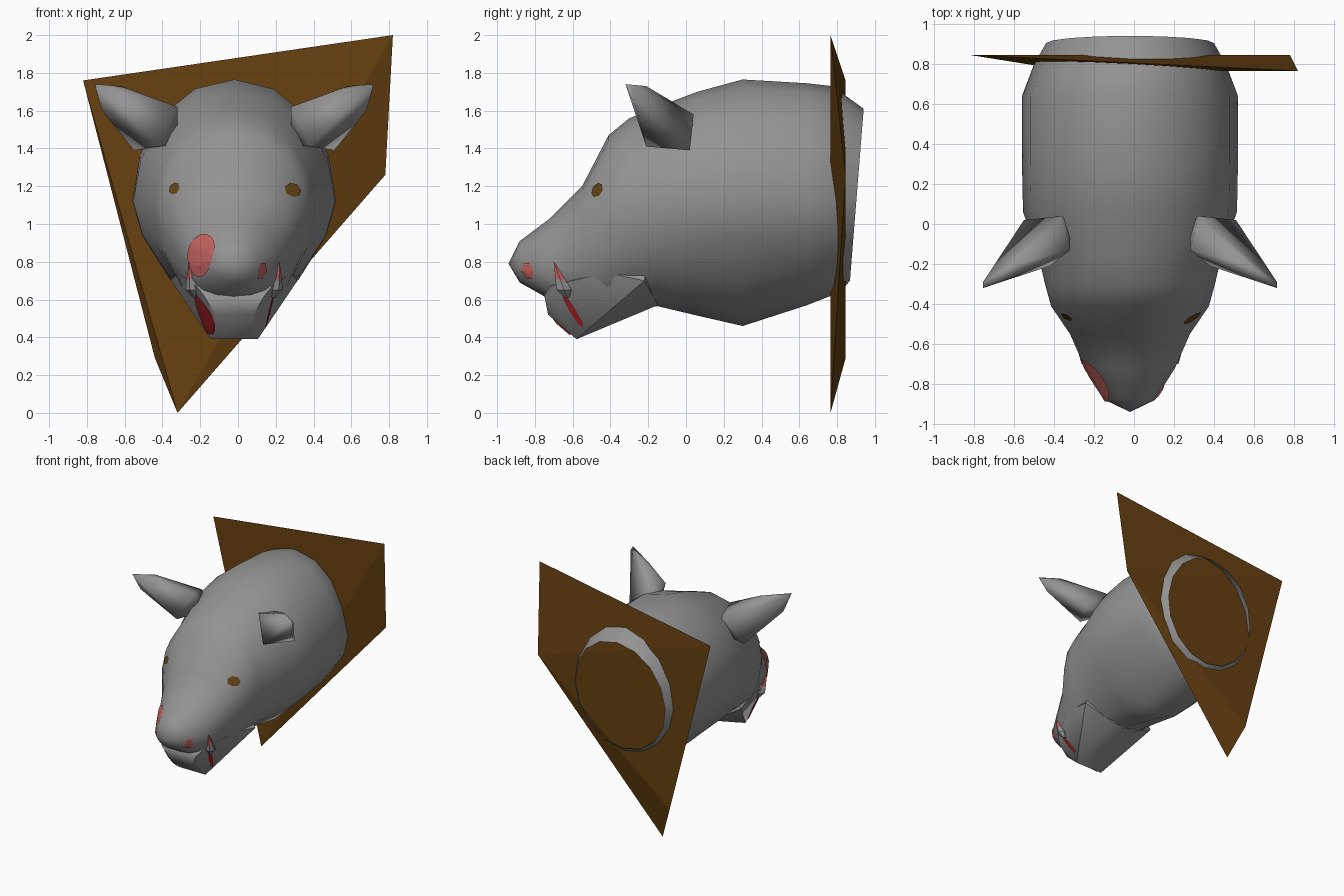
import bpy, bmesh, math
from mathutils import Vector
from mathutils.bvhtree import BVHTree

if "Cube" in bpy.data.objects:
    bpy.data.objects.remove(bpy.data.objects["Cube"])

CX = -0.02  # the head sits slightly left of centre


def material(name, rgb):
    m = bpy.data.materials.new(name)
    m.diffuse_color = (*rgb, 1)
    m.use_nodes = True
    m.node_tree.nodes["Principled BSDF"].inputs["Base Color"].default_value = m.diffuse_color
    return m


GREY = material("grey_hide", (0.30, 0.293, 0.293))
BROWN = material("brown_wood", (0.13, 0.05, 0.005))
EYE = material("eye_brown", (0.13, 0.06, 0.008))
LIGHT_RED = material("light_red", (0.58, 0.13, 0.12))
DARK_RED = material("dark_red", (0.36, 0.015, 0.02))


def finish(bm, name, mats, angle=None):
    bmesh.ops.recalc_face_normals(bm, faces=bm.faces)
    mesh = bpy.data.meshes.new(name)
    bm.to_mesh(mesh)
    bm.free()
    for m in mats:
        mesh.materials.append(m)
    ob = bpy.data.objects.new(name, mesh)
    bpy.context.collection.objects.link(ob)
    if angle:
        bpy.ops.object.select_all(action='DESELECT')
        ob.select_set(True)
        bpy.context.view_layer.objects.active = ob
        bpy.ops.object.shade_smooth_by_angle(angle=math.radians(angle))
    return ob


def hull(name, pts, mat, angle=None):
    bm = bmesh.new()
    for p in pts:
        bm.verts.new(p)
    bmesh.ops.convex_hull(bm, input=bm.verts[:])
    loose = [v for v in bm.verts if not v.link_faces]
    bmesh.ops.delete(bm, geom=loose, context='VERTS')
    return finish(bm, name, [mat], angle)


def skin(bm, rings):
    faces = []
    n = len(rings[0])
    for a, b in zip(rings, rings[1:]):
        for i in range(n):
            j = (i + 1) % n
            faces.append(bm.faces.new((a[i], a[j], b[j], b[i])))
    return faces


# Wall plaque: thin crooked shield
hull("plaque", [(-0.82, 0.845, 1.76), (0.82, 0.765, 2.0), (0.78, 0.845, 1.26),
                (-0.32, 0.765, 0.0), (-0.44, 0.845, 0.29)], BROWN)

# Head and neck: lofted rings, open at the back, keeled underneath
# y, lean, top z, bottom z, half width, z of widest point, lower roundness
sections = [
    (0.90, 0.08, 1.61, 0.70, 0.42, 1.15, 2),
    (0.80, -0.04, 1.73, 0.64, 0.48, 1.12, 1.8),
    (0.64, 0, 1.745, 0.57, 0.54, 1.12, 1.6),
    (0.30, 0, 1.765, 0.46, 0.54, 1.12, 1.5),
    (0.06, 0, 1.70, 0.515, 0.535, 1.12, 1.6),
    (-0.15, 0, 1.62, 0.565, 0.46, 1.1, 1.9),
    (-0.30, 0, 1.56, 0.54, 0.425, 1.1, 2),
    (-0.41, 0, 1.47, 0.50, 0.395, 1.08, 2),
    (-0.55, 0, 1.20, 0.50, 0.30, 0.92, 2),
    (-0.72, 0, 1.03, 0.60, 0.225, 0.78, 2.4),
    (-0.88, 0, 0.91, 0.69, 0.125, 0.79, 2),
]
SIDES = 16
bm = bmesh.new()
rings = []
for y, lean, top, bot, hw, zw, power in sections:
    ring = []
    for i in range(SIDES):
        a = math.pi / 2 + math.tau * i / SIDES
        c, s = math.cos(a), math.sin(a)
        e = 2 / power if s < 0 else 1
        c = math.copysign(abs(c) ** e, c)
        s = math.copysign(abs(s) ** e, s)
        z = zw + s * ((top - zw) if s > 0 else (zw - bot))
        ring.append(bm.verts.new((CX + hw * c, y + lean * (z - 1.1), z)))
    rings.append(ring)
skin(bm, rings)
tip = bm.verts.new((CX, -0.94, 0.79))
for i in range(SIDES):
    bm.faces.new((rings[-1][i], rings[-1][(i + 1) % SIDES], tip))
head = finish(bm, "head", [GREY], 50)

# Lower jaw, running back into the cheeks
jaw_half = [(0.125, -0.58, 0.39), (0.10, -0.73, 0.52), (0.16, -0.75, 0.62),
            (0.20, -0.72, 0.67), (0.245, -0.60, 0.70), (0.30, -0.42, 0.74),
            (0.335, -0.22, 0.70), (0.10, -0.15, 0.57), (0.22, -0.2, 0.85)]
jaw = hull("lower_jaw", [(CX + s * x, y, z) for x, y, z in jaw_half for s in (1, -1)],
           GREY, 45)

# Ears, rooted in the head
ear_half = [(0.735, -0.32, 1.74), (0.735, -0.29, 1.72), (0.70, -0.26, 1.60),
            (0.53, 0.02, 1.39), (0.40, -0.21, 1.41), (0.30, -0.13, 1.62),
            (0.52, -0.22, 1.70), (0.60, -0.21, 1.73), (0.34, 0.04, 1.58),
            (0.30, 0.0, 1.42)]
for side, s in (("left", -1), ("right", 1)):
    hull(side + "_ear", [(CX + s * x, y, z) for x, y, z in ear_half], GREY, 75)

# Tusks: grey at the root, red above
for side, s in (("left", -1), ("right", 1)):
    root = Vector((CX + s * 0.205, -0.63, 0.61))
    end = Vector((CX + s * 0.24, -0.70, 0.80))
    bm = bmesh.new()
    rings = []
    for t, r in ((0, 0.014), (0.22, 0.045), (0.5, 0.03), (1, 0.001)):
        c = root.lerp(end, t)
        rings.append([bm.verts.new(c + Vector((r * math.cos(k * math.tau / 6),
                                               r * math.sin(k * math.tau / 6), 0)))
                      for k in range(6)])
    for f in skin(bm, rings):
        f.material_index = 1 if f.calc_center_median().z > 0.70 else 0
    bm.faces.new(rings[0])
    finish(bm, side + "_tusk", [GREY, LIGHT_RED], 30)


def patch(name, target, centre, ru, rv, tilt, mat, n=10):
    """Thin oval lying on the surface of the target."""
    src = bmesh.new()
    src.from_mesh(target.data)
    tree = BVHTree.FromBMesh(src)
    p, nrm = tree.find_nearest(Vector(centre))[:2]
    u = Vector((0, 0, 1)).cross(nrm).normalized()
    v = nrm.cross(u)
    bm = bmesh.new()

    def point(k, f):
        a = math.tau * k / n
        x, y = f * ru * math.cos(a), f * rv * math.sin(a)
        q = p + u * (x * math.cos(tilt) - y * math.sin(tilt)) \
              + v * (x * math.sin(tilt) + y * math.cos(tilt))
        hit, hn = tree.find_nearest(q)[:2]
        return bm.verts.new(hit + hn * 0.007)

    loops = [[point(k, f) for k in range(n)] for f in (0.25, 0.5, 0.75, 1)]
    skin(bm, loops)
    bm.faces.new(loops[0])
    ob = finish(bm, name, [mat])
    # face outwards
    if sum(f.normal.dot(nrm) for f in ob.data.polygons) < 0:
        ob.data.flip_normals()
    src.free()


# Eyes
patch("left_eye", head, (CX - 0.32, -0.47, 1.19), 0.032, 0.034, 0, EYE, 7)
patch("right_eye", head, (CX + 0.31, -0.47, 1.18), 0.052, 0.04, 0, EYE, 7)

# Red stains on the muzzle and jaw
patch("left_muzzle_stain", head, (-0.20, -0.78, 0.84), 0.125, 0.125, 0, LIGHT_RED, 16)
patch("right_muzzle_stain", head, (0.13, -0.84, 0.75), 0.04, 0.05, 0, LIGHT_RED, 6)
patch("left_jaw_stain", jaw, (-0.19, -0.65, 0.51), 0.085, 0.12, 0, DARK_RED, 12)
patch("right_jaw_stain", jaw, (0.17, -0.60, 0.54), 0.018, 0.11, 0.45, DARK_RED, 8)
